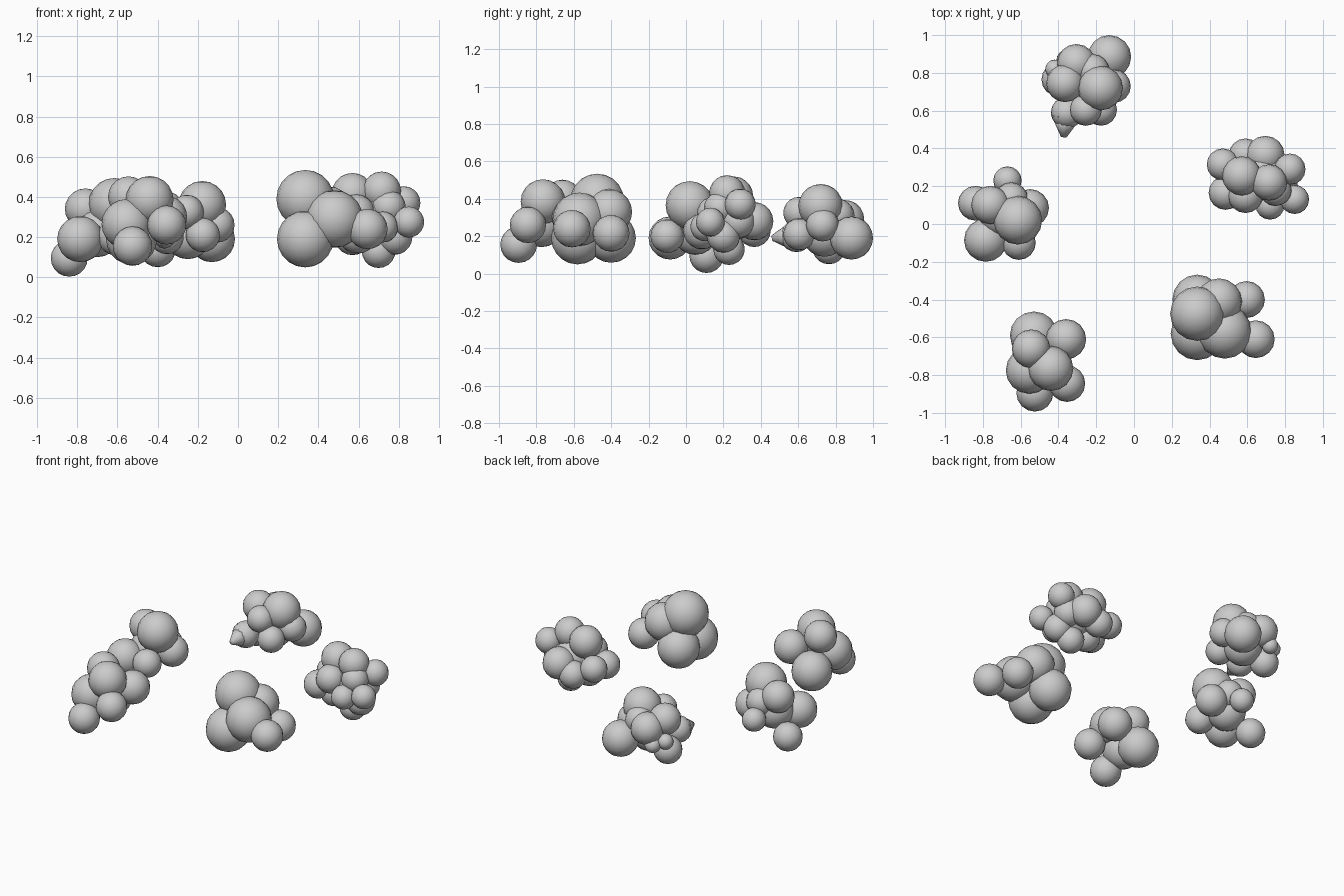
import bpy
import bmesh
from mathutils import Matrix, Vector

default_cube = bpy.data.objects.get("Cube")
if default_cube:
    bpy.data.objects.remove(default_cube, do_unlink=True)


class Puff:
    """A cluster of overlapping round lumps kept in a single mesh."""

    def __init__(self, name):
        self.name = name
        self.bm = bmesh.new()

    def lump(self, x, y, z, radius):
        bmesh.ops.create_uvsphere(self.bm, u_segments=16, v_segments=10, radius=radius,
                                  matrix=Matrix.Translation((x, y, z)))

    def spike(self, base, tip, radius, tip_radius):
        base, tip = Vector(base), Vector(tip)
        axis = tip - base
        turn = axis.to_track_quat("Z", "Y").to_matrix().to_4x4()
        bmesh.ops.create_cone(self.bm, cap_ends=True, segments=12, radius1=radius,
                              radius2=tip_radius, depth=axis.length,
                              matrix=Matrix.Translation((base + tip) / 2) @ turn)

    def finish(self):
        mesh = bpy.data.meshes.new(self.name)
        self.bm.to_mesh(mesh)
        self.bm.free()
        mesh.shade_smooth()
        obj = bpy.data.objects.new(self.name, mesh)
        bpy.context.collection.objects.link(obj)


# Front left puff: a few large lumps
puff = Puff("front_left_puff")
puff.lump(x=.335, y=-.475, z=.39, radius=.144)
puff.lump(x=.335, y=-.58, z=.19, radius=.141)
puff.lump(x=.48, y=-.57, z=.29, radius=.143)
puff.lump(x=.645, y=-.61, z=.24, radius=.1)
puff.lump(x=.595, y=-.4, z=.215, radius=.098)
puff.lump(x=.45, y=-.41, z=.33, radius=.122)
puff.lump(x=.335, y=-.4, z=.19, radius=.132)
puff.finish()

# Front right puff
puff = Puff("front_right_puff")
puff.lump(x=-.545, y=-.66, z=.4, radius=.102)
puff.lump(x=-.44, y=-.765, z=.385, radius=.119)
puff.lump(x=-.36, y=-.61, z=.3, radius=.107)
puff.lump(x=-.355, y=-.845, z=.26, radius=.097)
puff.lump(x=-.525, y=-.895, z=.155, radius=.098)
puff.lump(x=-.53, y=-.59, z=.19, radius=.127)
puff.lump(x=-.555, y=-.775, z=.265, radius=.124)
puff.finish()

# Right puff: one big crown lump over smaller ones
puff = Puff("right_puff")
puff.lump(x=-.615, y=.02, z=.365, radius=.129)
puff.lump(x=-.785, y=-.085, z=.19, radius=.115)
puff.lump(x=-.61, y=-.1, z=.2, radius=.09)
puff.lump(x=-.84, y=.11, z=.095, radius=.092)
puff.lump(x=-.76, y=.1, z=.34, radius=.102)
puff.lump(x=-.67, y=.23, z=.21, radius=.075)
puff.lump(x=-.55, y=.085, z=.23, radius=.1)
puff.lump(x=-.65, y=.13, z=.29, radius=.09)
puff.lump(x=-.7, y=.05, z=.22, radius=.12)
puff.finish()

# Back puff with a pointed tail toward the front
puff = Puff("back_puff")
puff.lump(x=-.13, y=.885, z=.19, radius=.115)
puff.lump(x=-.178, y=.72, z=.36, radius=.119)
puff.lump(x=-.305, y=.85, z=.29, radius=.103)
puff.lump(x=-.365, y=.745, z=.33, radius=.1)
puff.lump(x=-.255, y=.605, z=.325, radius=.085)
puff.lump(x=-.175, y=.605, z=.21, radius=.085)
puff.lump(x=-.105, y=.73, z=.26, radius=.088)
puff.lump(x=-.4, y=.765, z=.14, radius=.09)
puff.lump(x=-.42, y=.82, z=.22, radius=.05)
puff.lump(x=-.36, y=.87, z=.2, radius=.05)
puff.lump(x=-.22, y=.81, z=.31, radius=.09)
puff.lump(x=-.25, y=.74, z=.21, radius=.12)
puff.lump(x=-.355, y=.59, z=.2, radius=.085)
puff.spike(base=(-.36, .57, .2), tip=(-.372, .46, .19), radius=.08, tip_radius=.015)
puff.finish()

# Left puff: many small lumps
puff = Puff("left_puff")
puff.lump(x=.57, y=.255, z=.415, radius=.104)
puff.lump(x=.715, y=.22, z=.43, radius=.096)
puff.lump(x=.695, y=.365, z=.28, radius=.102)
puff.lump(x=.825, y=.29, z=.37, radius=.083)
puff.lump(x=.85, y=.13, z=.275, radius=.077)
puff.lump(x=.78, y=.2, z=.2, radius=.088)
puff.lump(x=.7, y=.23, z=.13, radius=.084)
puff.lump(x=.47, y=.315, z=.28, radius=.085)
puff.lump(x=.485, y=.165, z=.25, radius=.09)
puff.lump(x=.59, y=.15, z=.32, radius=.092)
puff.lump(x=.72, y=.1, z=.25, radius=.077)
puff.lump(x=.59, y=.365, z=.23, radius=.088)
puff.lump(x=.57, y=.22, z=.2, radius=.09)
puff.lump(x=.67, y=.24, z=.29, radius=.12)
puff.lump(x=.75, y=.18, z=.35, radius=.085)
puff.lump(x=.76, y=.28, z=.28, radius=.09)
puff.finish()
